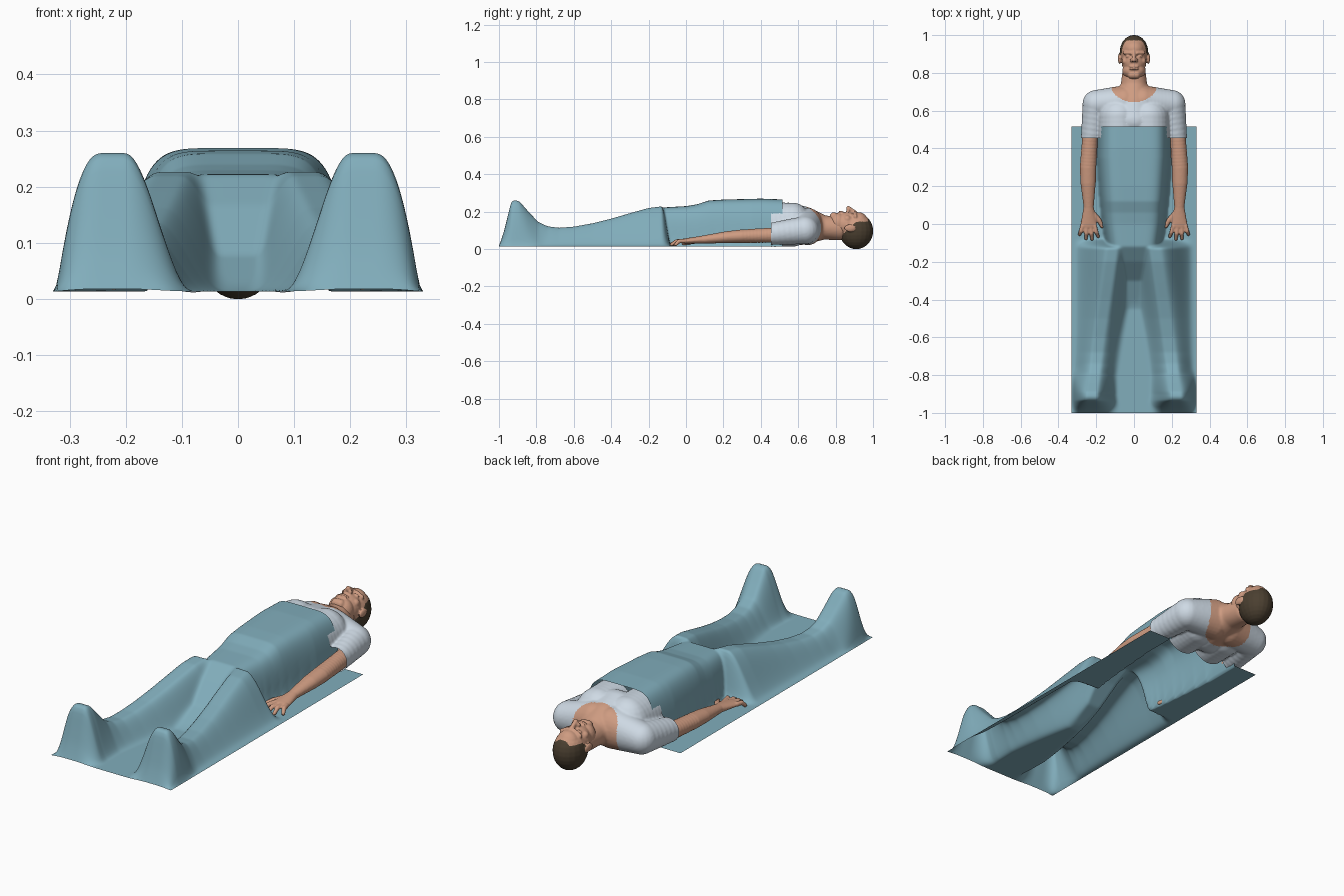
import bpy, bmesh
from mathutils import Matrix, Vector

old = bpy.data.objects.get("Cube")
if old:
    bpy.data.objects.remove(old)


def material(name, rgb):
    m = bpy.data.materials.new(name)
    m.use_nodes = True
    m.diffuse_color = (*rgb, 1)
    m.node_tree.nodes["Principled BSDF"].inputs["Base Color"].default_value = (*rgb, 1)
    return m


SHEET = material("sheet teal", (0.22, 0.42, 0.50))
SHIRT = material("shirt pale blue", (0.62, 0.70, 0.78))
SKIN = material("skin", (0.62, 0.33, 0.22))
HAIR = material("hair brown", (0.07, 0.05, 0.03))


def step(a, b, t):
    t = min(1, max(0, (t - a) / (b - a)))
    return t * t * (3 - 2 * t)


def lookup(table, t):
    for (a, u), (b, v) in zip(table, table[1:]):
        if t <= b:
            return u + (v - u) * max(0, (t - a) / (b - a))
    return table[-1][1]


def smooth_max(a, b, k=0.025):
    h = max(k - abs(a - b), 0) / k
    return max(a, b) + h * h * k / 4


def add_object(name, mesh, mats):
    for m in mats:
        mesh.materials.append(m)
    mesh.shade_smooth()
    obj = bpy.data.objects.new(name, mesh)
    bpy.context.collection.objects.link(obj)
    return obj


def blob(bm, centre, radii):
    mat = Matrix.Translation(centre) @ Matrix.Diagonal((*radii, 1))
    bmesh.ops.create_uvsphere(bm, u_segments=20, v_segments=14, radius=1, matrix=mat)


def chain(bm, *knots, n=9):
    """Rows of ellipsoids between knots of (centre, radii)."""
    for (p, r), (q, s) in zip(knots, knots[1:]):
        for i in range(n):
            t = i / (n - 1)
            blob(bm, Vector(p).lerp(Vector(q), t), Vector(r).lerp(Vector(s), t))


def fuse(name, bm, voxel, mats, rule=None, cut_y=None, smooth=4):
    """Merge the blobs into one skin, then trim and colour it."""
    mesh = bpy.data.meshes.new(name + " blobs")
    bm.to_mesh(mesh)
    bm.free()
    tmp = bpy.data.objects.new(name + " blobs", mesh)
    bpy.context.collection.objects.link(tmp)
    rem = tmp.modifiers.new("remesh", 'REMESH')
    rem.mode = 'VOXEL'
    rem.voxel_size = voxel
    sm = tmp.modifiers.new("smooth", 'SMOOTH')
    sm.iterations = smooth
    dg = bpy.context.evaluated_depsgraph_get()
    dg.update()
    out = bpy.data.meshes.new_from_object(tmp.evaluated_get(dg))
    bpy.data.objects.remove(tmp)
    out.materials.clear()
    if cut_y is not None:
        b = bmesh.new()
        b.from_mesh(out)
        bmesh.ops.bisect_plane(b, geom=b.verts[:] + b.edges[:] + b.faces[:],
                               plane_co=(0, cut_y, 0), plane_no=(0, 1, 0), clear_inner=True)
        b.to_mesh(out)
        b.free()
    obj = add_object(name, out, mats)
    for f in out.polygons:
        f.material_index = rule(f.center) if rule else 0
    return obj


# Draped sheet: height field over torso, legs and upright feet
TORSO_H = [(-0.45, 0), (-0.3, 0.07), (-0.2, 0.16), (-0.12, 0.215), (0, 0.222),
           (0.06, 0.232), (0.12, 0.252), (0.2, 0.257), (0.4, 0.262), (0.51, 0.258)]
TORSO_W = [(-0.4, 0.1), (-0.15, 0.14), (0, 0.165), (0.15, 0.18), (0.35, 0.195)]
LEG_X = [(-0.9, 0.225), (-0.6, 0.185), (-0.3, 0.14), (-0.05, 0.105)]
LEG_IN = [(-0.95, 0.13), (-0.8, 0.11), (-0.5, 0.12), (-0.1, 0.14)]
LEG_H = [(-1, 0.008), (-0.975, 0.08), (-0.955, 0.16), (-0.935, 0.245), (-0.915, 0.254),
         (-0.89, 0.247), (-0.84, 0.19), (-0.79, 0.137), (-0.74, 0.114), (-0.68, 0.106),
         (-0.6, 0.112), (-0.5, 0.13), (-0.4, 0.155), (-0.3, 0.184), (-0.2, 0.212), (-0.1, 0.224)]


def sheet_height(x, y):
    x = abs(x)
    q = min(1, x / lookup(TORSO_W, y))
    torso = lookup(TORSO_H, y) * (1 - q ** 6) ** 0.5
    d = x - lookup(LEG_X, y)
    foot = step(-0.75, -0.88, y)
    if d > 0:
        reach = 0.325 - lookup(LEG_X, y)
        t = min(1, max(0, d - 0.02) / (reach - 0.02))
        side = foot * (1 - t ** 2.2) + (1 - foot) * (1 - step(0, 1, t))
    else:
        side = 1 - step(0.025, lookup(LEG_IN, y) + 0.02, -d)
    leg = lookup(LEG_H, y) * side * step(-0.075, -0.13, y)
    return 0.008 + smooth_max(torso, leg) - 0.001


NX, NY = 110, 230
bm = bmesh.new()
rows = []
for j in range(NY + 1):
    y = -1 + 1.515 * j / NY
    rows.append([bm.verts.new((x, y, sheet_height(x, y)))
                 for x in (-0.33 + 0.66 * i / NX for i in range(NX + 1))])
for a, b in zip(rows, rows[1:]):
    for i in range(NX):
        bm.faces.new((a[i], a[i + 1], b[i + 1], b[i]))
for _ in range(2):
    bmesh.ops.smooth_vert(bm, verts=[v for v in bm.verts if not v.is_boundary], factor=0.5,
                          use_axis_z=True)
mesh = bpy.data.meshes.new("sheet")
bm.to_mesh(mesh)
bm.free()
add_object("sheet", mesh, [SHEET])

# Shirt with short sleeves, and the neck rising out of its collar
bm = bmesh.new()
for s in (1, -1):
    chain(bm, ((s * 0.08, 0.38, 0.13), (0.11, 0.1, 0.12)),
          ((s * 0.08, 0.57, 0.13), (0.11, 0.1, 0.118)))
    chain(bm, ((s * 0.05, 0.65, 0.12), (0.08, 0.085, 0.1)),
          ((s * 0.20, 0.635, 0.1), (0.073, 0.075, 0.075)),
          ((s * 0.232, 0.4, 0.075), (0.053, 0.05, 0.055)))
chain(bm, ((0, 0.55, 0.13), (0.13, 0.1, 0.118)), ((0, 0.64, 0.125), (0.1, 0.08, 0.1)),
      ((0, 0.73, 0.115), (0.072, 0.06, 0.065)), ((0, 0.82, 0.11), (0.06, 0.05, 0.064)))


def shirt_rule(c):
    depth = 0.1 if c.z > 0.1 else 0.15
    inside = (c.x / 0.125) ** 2 + ((c.y - 0.745) / depth) ** 2 < 1
    return 1 if inside or c.y > 0.745 else 0


fuse("shirt_and_neck", bm, 0.006, [SHIRT, SKIN], shirt_rule, cut_y=0.455, smooth=6)

# Bare arms with hands resting palm down
for s, side in ((1, "left"), (-1, "right")):
    bm = bmesh.new()
    chain(bm, ((s * 0.23, 0.5, 0.075), (0.042, 0.04, 0.042)),
          ((s * 0.243, 0.3, 0.068), (0.044, 0.04, 0.036)),
          ((s * 0.243, 0.22, 0.063), (0.041, 0.04, 0.032)),
          ((s * 0.24, 0.09, 0.05), (0.027, 0.03, 0.021)),
          ((s * 0.24, 0.0, 0.042), (0.043, 0.03, 0.015)), n=12)
    for root, tip, end in ((0.208, 0.19, -0.066), (0.23, 0.222, -0.08),
                           (0.252, 0.254, -0.077), (0.273, 0.288, -0.055)):
        chain(bm, ((s * root, -0.01, 0.042), (0.012, 0.012, 0.012)),
              ((s * (root + tip) / 2, end / 2 - 0.01, 0.042), (0.011, 0.011, 0.011)),
              ((s * tip, end, 0.024), (0.009, 0.009, 0.009)), n=7)
    chain(bm, ((s * 0.222, 0.06, 0.043), (0.016, 0.016, 0.014)),
          ((s * 0.185, 0.02, 0.036), (0.013, 0.014, 0.012)),
          ((s * 0.169, -0.012, 0.03), (0.01, 0.011, 0.01)), n=7)
    fuse(side + "_arm", bm, 0.0045, [SKIN], smooth=2)

# Head lying face up, with cropped hair
bm = bmesh.new()
blob(bm, (0, 0.91, 0.096), (0.076, 0.091, 0.097))
blob(bm, (0, 0.925, 0.13), (0.06, 0.053, 0.066))
blob(bm, (0, 0.86, 0.13), (0.066, 0.075, 0.068))
chain(bm, ((-0.016, 0.812, 0.138), (0.046, 0.044, 0.054)), ((0.016, 0.812, 0.138), (0.046, 0.044, 0.054)))
chain(bm, ((-0.014, 0.79, 0.172), (0.02, 0.022, 0.024)), ((0.014, 0.79, 0.172), (0.02, 0.022, 0.024)))
chain(bm, ((0, 0.91, 0.19), (0.01, 0.01, 0.012)), ((0, 0.868, 0.216), (0.012, 0.011, 0.015)))
for y in (0.834, 0.822):
    blob(bm, (0, y, 0.194), (0.027, 0.006, 0.011))
for s in (1, -1):
    blob(bm, (s * 0.013, 0.866, 0.204), (0.01, 0.01, 0.011))
    chain(bm, ((s * 0.05, 0.906, 0.173), (0.01, 0.009, 0.012)),
          ((s * 0.018, 0.905, 0.191), (0.01, 0.008, 0.011)))
    blob(bm, (s * 0.031, 0.887, 0.181), (0.014, 0.007, 0.012))
    blob(bm, (s * 0.044, 0.862, 0.16), (0.02, 0.02, 0.02))
    blob(bm, (s * 0.076, 0.876, 0.112), (0.009, 0.03, 0.02))


def head_rule(c):
    ear = abs(c.x) > 0.0765 and c.y < 0.91 and c.z > 0.085
    line = min(0.145, 0.065 + (c.y - 0.825) * 0.95)
    top = c.y > 0.972 and c.z < 0.172
    return 1 if not ear and c.y > 0.825 and (c.z < line or top) else 0


fuse("head", bm, 0.004, [SKIN, HAIR], head_rule, smooth=3)
